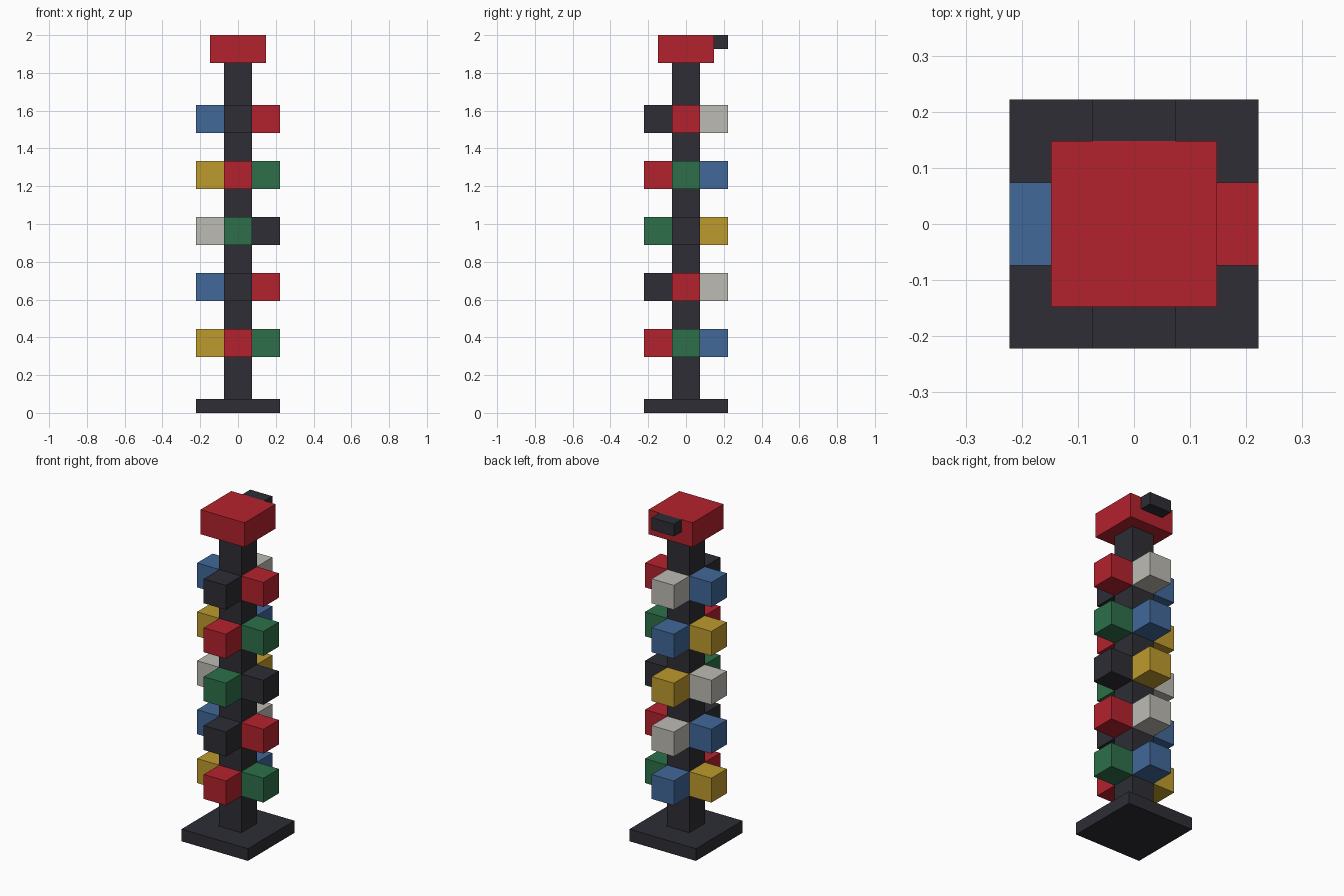
import bpy, bmesh
from mathutils import Vector

cube = bpy.data.objects.get("Cube")
if cube:
    bpy.data.objects.remove(cube, do_unlink=True)

U = 2 / 27  # grid unit: the tower is 27 units tall


def linear(c):
    c /= 255
    return c / 12.92 if c <= 0.04045 else ((c + 0.055) / 1.055) ** 2.4


def make_material(name, rgb):
    mat = bpy.data.materials.new(name)
    color = (*[linear(c) for c in rgb], 1)
    mat.diffuse_color = color
    mat.use_nodes = True
    bsdf = next(n for n in mat.node_tree.nodes if n.type == 'BSDF_PRINCIPLED')
    bsdf.inputs["Base Color"].default_value = color
    return mat


MATS = {name: make_material(name, rgb) for name, rgb in {
    "charcoal": (45, 45, 53),
    "red": (180, 34, 45),
    "green": (45, 112, 74),
    "blue": (65, 104, 152),
    "yellow": (190, 155, 45),
    "light_grey": (190, 187, 180),
}.items()}


def box(name, color, center, size):
    """Flat-shaded box; centre and size are in grid units."""
    bm = bmesh.new()
    bmesh.ops.create_cube(bm, size=1)
    bmesh.ops.scale(bm, vec=Vector(size) * U, verts=bm.verts)
    mesh = bpy.data.meshes.new(name)
    bm.to_mesh(mesh)
    bm.free()
    mesh.materials.append(MATS[color])
    obj = bpy.data.objects.new(name, mesh)
    obj.location = Vector(center) * U
    bpy.context.collection.objects.link(obj)
    return obj


# Base, post, cap and the small tab behind the cap
box("base", "charcoal", (0, 0, 0.5), (6, 6, 1))
box("post", "charcoal", (0, 0, 13), (2, 2, 24))
box("cap", "red", (0, 0, 26), (4, 4, 2))
box("cap_tab", "charcoal", (0, 2.5, 26.5), (2, 1, 1))

# Rings of four coloured blocks around the post, repeating every three tiers
SIDES = {"front": (0, -2), "left": (2, 0), "back": (0, 2), "right": (-2, 0)}
PATTERNS = [
    ("red", "green", "blue", "yellow"),
    ("charcoal", "red", "light_grey", "blue"),
    ("green", "charcoal", "yellow", "light_grey"),
]
for tier in range(5):
    for (side, (x, y)), color in zip(SIDES.items(), PATTERNS[tier % 3]):
        box(f"block_{tier + 1}_{side}", color, (x, y, 5 + 4 * tier), (2, 2, 2))
